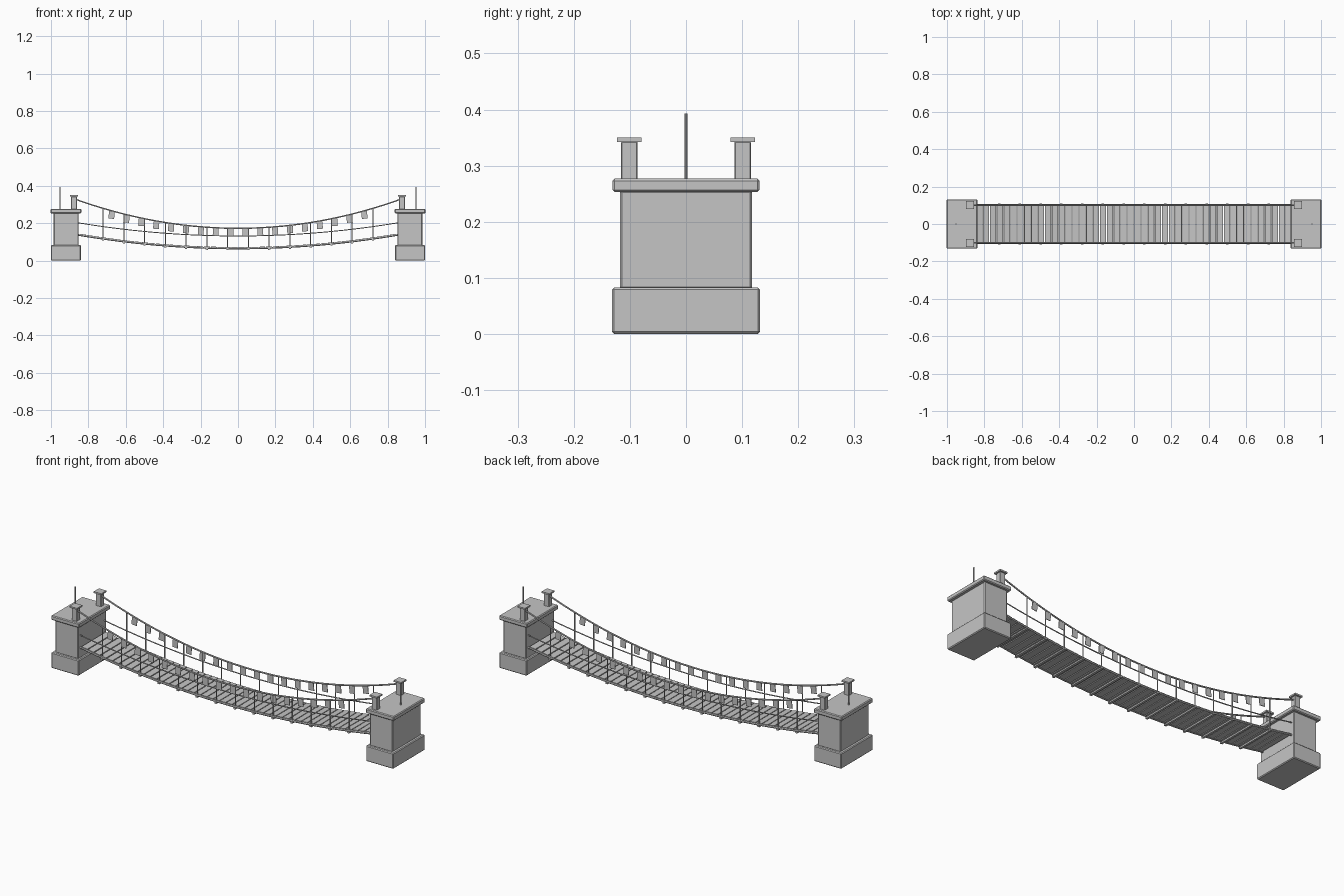
import bpy, bmesh, math
from mathutils import Matrix, Vector

if "Cube" in bpy.data.objects:
    bpy.data.objects.remove(bpy.data.objects["Cube"])

grey = bpy.data.materials.new("stone grey")
grey.diffuse_color = (0.56, 0.56, 0.56, 1)
grey.use_nodes = True
grey.node_tree.nodes["Principled BSDF"].inputs["Base Color"].default_value = grey.diffuse_color


def finish(name, bm, bevel=0):
    me = bpy.data.meshes.new(name)
    bmesh.ops.recalc_face_normals(bm, faces=bm.faces)
    bm.to_mesh(me)
    bm.free()
    me.materials.append(grey)
    ob = bpy.data.objects.new(name, me)
    bpy.context.collection.objects.link(ob)
    if bevel:
        m = ob.modifiers.new("bevel", 'BEVEL')
        m.width, m.segments = bevel, 1
    return ob


def box(bm, c, size, slope=0.0):
    # box centred at c, pitched about y to follow the sag
    mat = Matrix.Translation(c) @ Matrix.Rotation(-math.atan(slope), 4, 'Y') @ Matrix.Diagonal((*size, 1))
    bmesh.ops.create_cube(bm, size=1, matrix=mat)


def rod(bm, a, b, r, n=6):
    a, b = Vector(a), Vector(b)
    d = b - a
    mat = Matrix.Translation((a + b) / 2) @ d.to_track_quat('Z', 'Y').to_matrix().to_4x4()
    bmesh.ops.create_cone(bm, cap_ends=True, segments=n, radius1=r, radius2=r, depth=d.length, matrix=mat)


def sag(low, rise, half):
    return (lambda x: low + rise * (x / half) ** 2), (lambda x: 2 * rise * x / half ** 2)


cable_z, cable_s = sag(0.173, 0.152, 0.86)
rail_z, _ = sag(0.132, 0.068, 0.84)
deck_z, deck_s = sag(0.066, 0.070, 0.84)


def rope(name, f, y, r, half, n=36, sides=6):
    # swept ring along a sagging line
    bm = bmesh.new()
    rings = []
    for i in range(n + 1):
        x = -half + 2 * half * i / n
        rings.append([bm.verts.new((x, y + r * math.cos(k * math.tau / sides),
                                    f(x) + r * math.sin(k * math.tau / sides))) for k in range(sides)])
    for p, q in zip(rings, rings[1:]):
        for k in range(sides):
            bm.faces.new((p[k], p[(k + 1) % sides], q[(k + 1) % sides], q[k]))
    bm.faces.new(rings[0])
    bm.faces.new(rings[-1])
    finish(name, bm)


# stone towers at each end
for s, side in ((-1, "left"), (1, "right")):
    for part, x, z0, z1, w, d in (("base", 0.92, 0.0, 0.083, 0.16, 0.264),
                                  ("body", 0.919, 0.080, 0.256, 0.134, 0.236),
                                  ("top_slab", 0.92, 0.253, 0.277, 0.164, 0.262)):
        bm = bmesh.new()
        box(bm, (s * x, 0, (z0 + z1) / 2), (w, d, z1 - z0))
        finish(f"{side}_tower_{part}", bm, 0.004)
    bm = bmesh.new()
    for y in (-0.101, 0.101):
        box(bm, (s * 0.877, y, 0.309), (0.030, 0.030, 0.068))
    finish(f"{side}_cable_posts", bm, 0.002)
    bm = bmesh.new()
    for y in (-0.101, 0.101):
        box(bm, (s * 0.877, y, 0.3465), (0.044, 0.044, 0.008))
    finish(f"{side}_post_caps", bm)
    bm = bmesh.new()
    rod(bm, (s * 0.952, 0, 0.27), (s * 0.952, 0, 0.393), 0.003, 8)
    finish(f"{side}_flag_pole", bm)

# cables, hand ropes and deck edge ropes
for y, side in ((-0.101, "front"), (0.101, "back")):
    rope(side + "_main_cable", cable_z, y, 0.0042, 0.872)
    rope(side + "_hand_rope", rail_z, y, 0.0028, 0.856)
    rope(side + "_deck_rope", lambda x: deck_z(x) - 0.001, y, 0.005, 0.856)

# planks
bm = bmesh.new()
count, pitch = 46, 0.0368
for i in range(count):
    x = (i - (count - 1) / 2) * pitch
    box(bm, (x, 0, deck_z(x) + 0.002), (0.0325, 0.202, 0.010), deck_s(x))
finish("deck_planks", bm)

# cross beams and hangers
beams, hangers = bmesh.new(), bmesh.new()
for i in range(14):
    x = (i - 6.5) * 0.111
    box(beams, (x, 0, deck_z(x) - 0.006), (0.012, 0.220, 0.009), deck_s(x))
    for y in (-0.101, 0.101):
        rod(hangers, (x, y, deck_z(x) - 0.006), (x, y, cable_z(x)), 0.003)
finish("cross_beams", beams)
finish("hangers", hangers)

# small flags hung below both main cables
bm = bmesh.new()
for i in range(18):
    x = (i - 8.5) * 0.0795
    for y in (-0.101, 0.101):
        box(bm, (x, y, cable_z(x) - 0.023), (0.031, 0.003, 0.039), cable_s(x) * 0.4)
finish("flags", bm)
